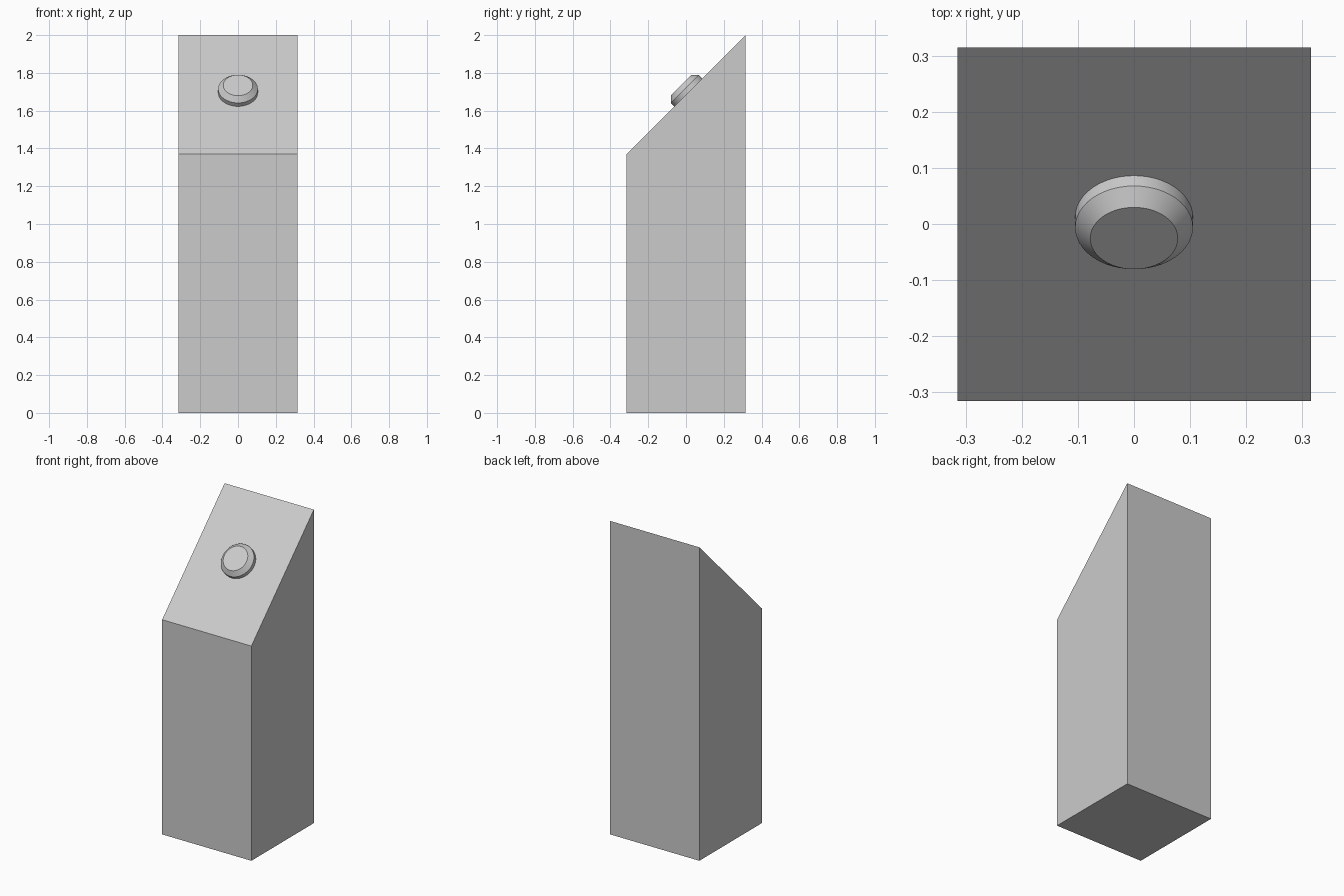
import bpy, bmesh, math
from mathutils import Matrix

if "Cube" in bpy.data.objects:
    bpy.data.objects.remove(bpy.data.objects["Cube"])


def finish(bm, name):
    bmesh.ops.recalc_face_normals(bm, faces=bm.faces[:])
    mesh = bpy.data.meshes.new(name)
    bm.to_mesh(mesh)
    bm.free()
    ob = bpy.data.objects.new(name, mesh)
    bpy.context.collection.objects.link(ob)
    return ob


# Square pillar with a 45 degree sloped top
half = 0.315
bm = bmesh.new()
side = [(-half, 0), (half, 0), (half, 2.0), (-half, 1.37)]
face = bm.faces.new([bm.verts.new((-half, y, z)) for y, z in side])
ext = bmesh.ops.extrude_face_region(bm, geom=[face])
bmesh.ops.translate(bm, vec=(2 * half, 0, 0),
                    verts=[v for v in ext["geom"] if isinstance(v, bmesh.types.BMVert)])
finish(bm, "pedestal")

# Round chamfered button: (radius, height) rings along the slope normal
segments = 48
bm = bmesh.new()
rings = []
for r, h in [(0.105, -0.003), (0.105, 0.026), (0.078, 0.053)]:
    rings.append([bm.verts.new((r * math.cos(a), r * math.sin(a), h))
                  for a in (2 * math.pi * i / segments for i in range(segments))])
for low, high in zip(rings, rings[1:]):
    for i in range(segments):
        j = (i + 1) % segments
        bm.faces.new((low[i], low[j], high[j], high[i]))
bm.faces.new(rings[0][::-1])
bm.faces.new(rings[-1])
button = finish(bm, "button")
button.matrix_world = (Matrix.Translation((0, 0.012, 1.697))
                       @ Matrix.Rotation(math.radians(45), 4, 'X'))

# Smooth round sides, crisp rims
bpy.context.view_layer.objects.active = button
button.select_set(True)
bpy.ops.object.shade_smooth_by_angle(angle=math.radians(30))
